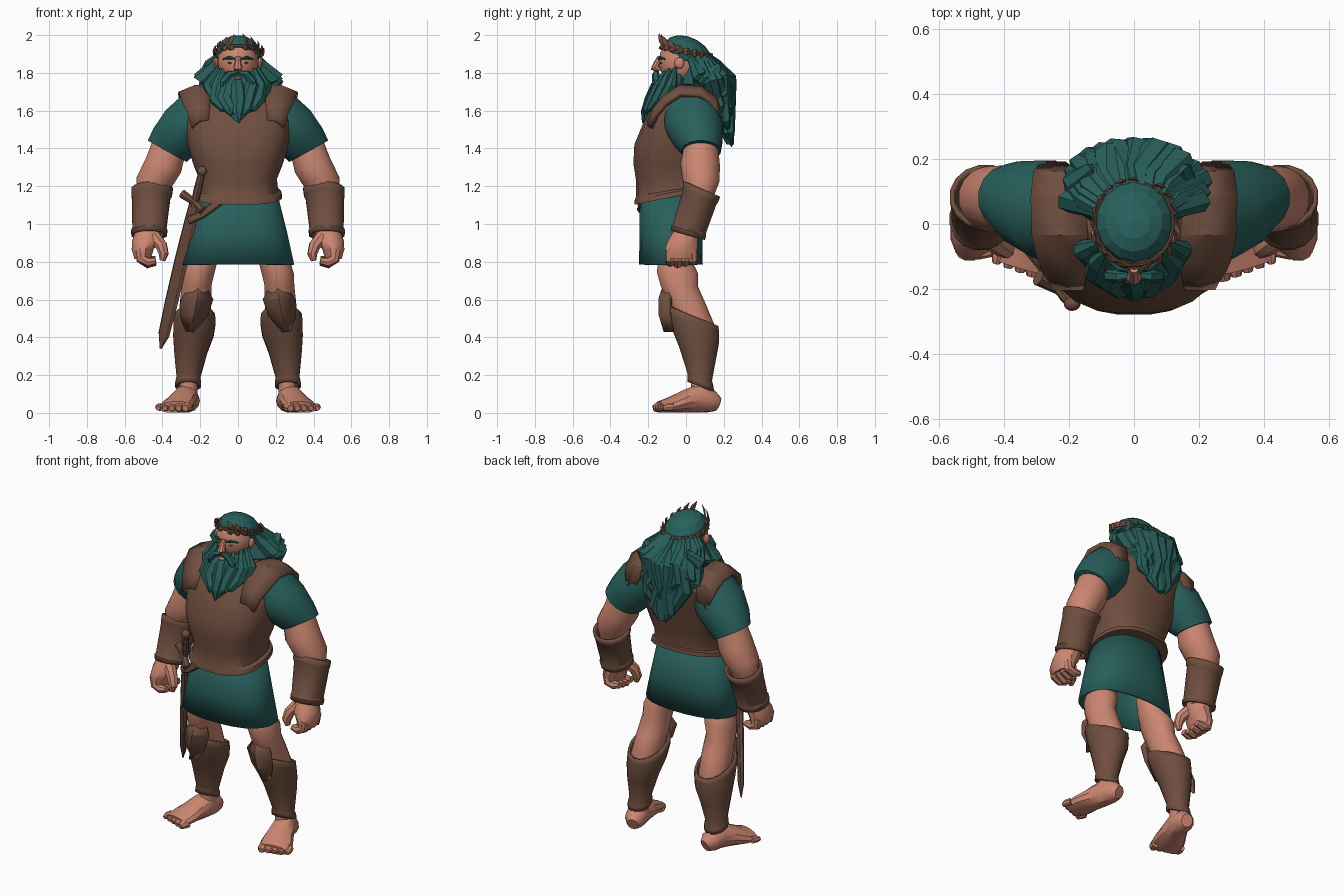
import bpy, bmesh, math, random
from mathutils import Vector

random.seed(4)
if "Cube" in bpy.data.objects:
    bpy.data.objects.remove(bpy.data.objects["Cube"])


def material(name, rgb):
    mat = bpy.data.materials.new(name)
    mat.use_nodes = True
    color = (*rgb, 1)
    mat.diffuse_color = color
    mat.node_tree.nodes["Principled BSDF"].inputs["Base Color"].default_value = color
    return mat


TEAL = material("teal cloth and hair", (.021, .115, .105))
SKIN = material("warm skin", (.6, .24, .165))
LEATHER = material("brown leather", (.16, .077, .05))


def oval(x, y, z, rx, ry, slope_x=0, slope_y=0, power=2, sides=16):
    """Level cross-section, optionally sheared so that it tilts."""
    ring = []
    for i in range(sides):
        a = math.tau * (i + .5) / sides
        c, s = math.cos(a), math.sin(a)
        dx = rx * math.copysign(abs(c) ** (2 / power), c)
        dy = ry * math.copysign(abs(s) ** (2 / power), s)
        ring.append(Vector((x + dx, y + dy, z + slope_x * dx + slope_y * dy)))
    return ring


def stack(sections, **options):
    return [oval(*section, **options) for section in sections]


def ball(center, radii, slope_y=0, rings=9, sides=14):
    x, y, z = center
    shell = []
    for k in range(rings):
        a = math.pi * (k + .15) / (rings - .7)
        r = math.sin(a)
        shell.append(oval(x, y, z - radii[2] * math.cos(a), radii[0] * r,
                          radii[1] * r, 0, slope_y, sides=sides))
    return shell


def tube(points, widths, flat=1, across=(1, 0, 0), sides=8):
    """Sweep an oval along a path; flat is its thickness over its width."""
    points = [Vector(p) for p in points]
    shell, u = [], Vector(across)
    for i, p in enumerate(points):
        t = (points[min(i + 1, len(points) - 1)] - points[max(i - 1, 0)]).normalized()
        u = (u - t * u.dot(t)).normalized()
        v = t.cross(u)
        w = widths[i]
        f = flat[i] if isinstance(flat, (list, tuple)) else flat
        shell.append([p + u * w * math.cos(math.tau * k / sides)
                      + v * w * f * math.sin(math.tau * k / sides) for k in range(sides)])
    return shell


def plate(points, droop=0, curl=0):
    """Strip of given half-widths along a path; its edges can droop or curl back."""
    return [[Vector((x + s * w, y + curl * abs(s), z - max(s, 0) * droop)) for s in (-1, 0, 1)]
            for x, y, z, w in points]


def part(name, mat, shells, mirror=False, thick=0, closed=True, offset=-1, smooth=True):
    bm = bmesh.new()
    for shell in shells:
        rows = [[bm.verts.new(p) for p in ring] for ring in shell]
        n = len(rows[0])
        for low, high in zip(rows, rows[1:]):
            for i in range(n if closed else n - 1):
                j = (i + 1) % n
                bm.faces.new((low[i], low[j], high[j], high[i]))
        if closed and not thick:
            bm.faces.new(rows[0][::-1])
            bm.faces.new(rows[-1])
    bmesh.ops.recalc_face_normals(bm, faces=bm.faces)
    mesh = bpy.data.meshes.new(name)
    bm.to_mesh(mesh)
    bm.free()
    mesh.materials.append(mat)
    obj = bpy.data.objects.new(name, mesh)
    bpy.context.collection.objects.link(obj)
    if smooth:
        bpy.ops.object.select_all(action="DESELECT")
        obj.select_set(True)
        bpy.context.view_layer.objects.active = obj
        bpy.ops.object.shade_smooth_by_angle(angle=math.radians(30))
    if thick:
        solid = obj.modifiers.new("thickness", "SOLIDIFY")
        solid.thickness, solid.offset = thick, offset
    if mirror:
        obj.modifiers.new("both sides", "MIRROR").use_mirror_merge = False


# Torso armour, shoulder straps and tunic
part("cuirass", LEATHER, [stack([
    (0, -.07, 1.143, .235, .205, 0, .2), (0, -.07, 1.168, .23, .203, 0, .2),
    (0, -.07, 1.18, .213, .195, 0, .17), (0, -.068, 1.24, .207, .197, 0, .07),
    (0, -.07, 1.32, .24, .21), (0, -.055, 1.42, .268, .22), (0, -.02, 1.53, .285, .21),
    (0, .015, 1.62, .29, .195), (0, .035, 1.68, .265, .155), (0, .05, 1.73, .18, .1)],
    power=2.5, sides=24)])
part("shoulder_straps", LEATHER, [plate([
    (.2, -.19, 1.545, .045), (.205, -.16, 1.61, .056), (.217, -.11, 1.67, .074),
    (.225, -.03, 1.722, .084), (.232, .08, 1.715, .08), (.24, .15, 1.66, .065),
    (.245, .178, 1.56, .035)], droop=.035)], mirror=True, thick=.03, closed=False, offset=0)
part("skirt", TEAL, [stack([
    (0, -.08, .785, .3, .17), (0, -.08, .95, .263, .167), (0, -.08, 1.2, .2, .165)],
    power=2.4, sides=24)], thick=.015)

# Arms
part("sleeves", TEAL, [stack([
    (.375, .08, 1.385, .105, .105, .55), (.335, .06, 1.44, .113, .135, .62),
    (.265, .04, 1.52, .12, .158, .7), (.2, .03, 1.6, .09, .145, 1)])], mirror=True)
part("arms", SKIN, [stack([
    (.47, .01, .94, .06, .06), (.46, .05, 1.08, .075, .07), (.454, .08, 1.17, .085, .078),
    (.438, .08, 1.23, .102, .1, .15), (.395, .075, 1.31, .095, .106, .4),
    (.36, .08, 1.42, .085, .09, .5)])], mirror=True)
part("bracers", LEATHER, [stack([
    (.47, .01, .94, .096, .092, 0, -.28), (.47, .015, .965, .098, .094, 0, -.28),
    (.469, .018, .975, .092, .089, 0, -.28), (.46, .072, 1.14, .104, .091, 0, -.4),
    (.457, .075, 1.15, .109, .096, 0, -.4), (.455, .085, 1.185, .112, .098, 0, -.42)])],
    mirror=True, thick=.015)
hand = [stack([(.505, -.025, .815, .045, .08), (.505, -.025, .865, .06, .09),
               (.488, -.018, .91, .075, .082), (.475, 0, .965, .07, .066)], sides=12)]
for i in range(4):
    y = -.083 + .039 * i
    tip = .008 * abs(i - 1)
    hand.append(tube([(.52, y, .865), (.512, y, .815), (.475, y, .79 + tip), (.435, y, .797 + tip)],
                     [.028, .028, .026, .018], across=(0, 1, 0)))
hand.append(tube([(.445, -.04, .93), (.405, -.07, .885), (.393, -.08, .84), (.4, -.08, .805)],
                 [.038, .032, .027, .015]))
part("hands", SKIN, hand, mirror=True)

# Legs and feet
part("legs", SKIN, [stack([
    (.262, .08, .09, .05, .058), (.26, .078, .2, .045, .05), (.242, .07, .36, .07, .075),
    (.232, .055, .46, .085, .1), (.225, .005, .58, .085, .1), (.22, -.035, .67, .08, .1),
    (.21, -.045, .74, .087, .11), (.193, -.058, .8, .085, .095),
    (.15, -.07, .9, .06, .06)])], mirror=True)
part("greaves", LEATHER, [stack([
    (.265, .078, .14, .07, .072, 0, -.35), (.264, .077, .165, .069, .07, 0, -.35),
    (.262, .073, .19, .064, .066, 0, -.3), (.25, .063, .32, .089, .1, 0, -.25),
    (.236, .05, .41, .109, .128, 0, -.3), (.23, .036, .48, .114, .141, 0, -.35),
    (.23, .034, .515, .11, .14, 0, -.4)])], mirror=True, thick=.014)
part("knee_plates", LEATHER, [plate([
    (.21, -.112, .66, .035), (.217, -.132, .6, .078), (.233, -.13, .52, .065),
    (.255, -.105, .435, .012)], curl=.045)], mirror=True, thick=.03, closed=False, offset=0)
foot = [tube([(.25, .17, .045), (.26, .135, .06), (.272, .07, .078), (.295, 0, .062),
              (.32, -.07, .044), (.337, -.135, .031)],
             [.035, .06, .064, .077, .093, .088], flat=(1.1, 1, 1.2, .8, .46, .34), sides=12)]
for i in range(5):
    x, y, r = .265 + .036 * i, -.12 + .013 * i, .028 - .002 * i
    foot.append(tube([(x, y, .031), (x + .01, y - .03, .03), (x + .014, y - .053, .024)],
                     [r, r, r * .6]))
part("feet", SKIN, foot, mirror=True)

# Head and face
part("head", SKIN, [ball((0, -.02, 1.86), (.11, .125, .13)),
                    stack([(0, .02, 1.68, .08, .08), (0, .01, 1.8, .07, .07)]),
                    tube([(0, -.138, 1.885), (0, -.155, 1.85), (0, -.165, 1.828), (0, -.14, 1.812)],
                         [.013, .017, .024, .016]),
                    ball((0, -.165, 1.772), (.022, .012, .008))])
part("ears", SKIN, [ball((.118, -.035, 1.852), (.014, .026, .03))], mirror=True)
part("brows_and_eyes", TEAL, [
    tube([(.018, -.144, 1.874), (.045, -.138, 1.881), (.08, -.112, 1.873)], [.005, .009, .004]),
    ball((.043, -.132, 1.853), (.012, .006, .005))], mirror=True)

# Hair mass with thick wavy locks falling over the back
part("hair_cap", TEAL, [ball((0, .008, 1.9), (.121, .128, .094), -.25)], smooth=False)
locks = [stack([(0, .235, 1.42, .02, .02), (0, .2, 1.54, .09, .055), (0, .16, 1.64, .16, .085),
                (0, .1, 1.74, .185, .135), (0, .085, 1.83, .135, .1), (0, .06, 1.9, .09, .06)])]
for layer in range(2):
    count = 8 - layer
    for i in range(count):
        a = math.radians((i - (count - 1) / 2) * 29)
        s, c = math.sin(a), math.cos(a)
        wave = random.choice((-1, 1)) * random.uniform(.01, .025)
        lift = random.uniform(-.02, .02)
        end = 1.66 - .26 * c + .12 * layer + lift
        locks.append(tube([
            (.085 * s, .03 + .07 * c, 1.9), (.125 * s - wave, .07 + .085 * c, 1.84),
            (.175 * s + wave, .1 + .125 * c, 1.76 + lift),
            (.165 * s - wave, .125 + .1 * c, (1.76 + end) / 2 + .01),
            (.14 * s + wave, .155 + .075 * c, end + .06), (.1 * s, .175 + .07 * c, end)],
            [.02, .045, .054, .048, .036, .004], flat=.85, sides=7))
part("hair_locks", TEAL, locks, smooth=False)

# Beard and moustache
beard = [stack([(0, -.215, 1.545, .012, .012), (0, -.18, 1.57, .05, .045),
                (0, -.13, 1.63, .095, .085), (0, -.1, 1.69, .13, .092),
                (0, -.08, 1.75, .135, .083), (0, -.065, 1.795, .105, .07)])]
for i in range(7):
    a = math.radians(-84 + 28 * i)
    s, c = math.sin(a), math.cos(a)
    wave = random.uniform(-.015, .015)
    beard.append(tube([
        (.1 * s, -.05 - .065 * c, 1.79 + .035 * abs(s)), (.138 * s - wave, -.07 - .085 * c, 1.73),
        (.118 * s + wave, -.105 - .08 * c, 1.66), (.085 * s, -.145 - .07 * c, 1.59 + .03 * abs(s)),
        (.055 * s + wave, -.18 - .05 * c, 1.535 + .08 * abs(s))],
        [.014, .042, .044, .032, .004], flat=.8, sides=7))
for side in (-1, 1):
    beard.append(tube([(.004 * side, -.155, 1.803), (.045 * side, -.16, 1.792),
                       (.075 * side, -.158, 1.755), (.09 * side, -.155, 1.7)],
                      [.012, .02, .021, .005], sides=6))
part("beard", TEAL, beard, smooth=False)

# Wreath: a tilted band, its leaves parting above the brow
band = oval(0, .003, 1.914, .122, .13, 0, -.22, sides=20)
wreath = [tube(band + band[:1], [.009] * 21, flat=.7, across=(0, 0, 1), sides=6)]
for i, p in enumerate(band):
    if p.y < 0 and abs(p.x) < .05:
        continue
    ahead = (band[(i + 1) % 20] - p).normalized()
    if ahead.y > 0:
        ahead = -ahead
    out = Vector((p.x, p.y, 0)).normalized()
    front = max(0, -p.y / .13)
    for rise in (-.015, .01 + .06 * front):
        tip = p + ahead * .042 + Vector((0, 0, rise)) + out * .006
        wreath.append(tube([p, (p + tip) / 2 + out * .005, tip], [.006, .016, .002],
                           flat=.35, across=(0, 0, 1), sides=6))
part("leaf_wreath", LEATHER, wreath, smooth=False)

# Sheathed sword on the right hip
hilt, point = Vector((-.19, -.245, 1.28)), Vector((-.41, .04, .34))
along = [hilt.lerp(point, f) for f in (.19, .28, .5, .75, .92, 1)]
part("scabbard", LEATHER, [tube(along, [.034, .038, .043, .042, .036, .006],
                                flat=.4, across=(.8, -.6, 0))])
part("sword_hilt", LEATHER, [
    tube([hilt, hilt.lerp(point, .1), hilt.lerp(point, .2)], [.018, .022, .019]),
    ball(hilt, (.026, .022, .026)),
    tube([(-.295, -.165, 1.16), (-.23, -.2, 1.115), (-.185, -.24, 1.07)], [.024, .018, .024])])
part("sword_strap", LEATHER, [tube([(-.26, -.18, 1.02), (-.19, -.225, 1.05), (-.08, -.25, 1.13)],
                                   [.022, .022, .022], flat=.5, across=(0, 0, 1))])
